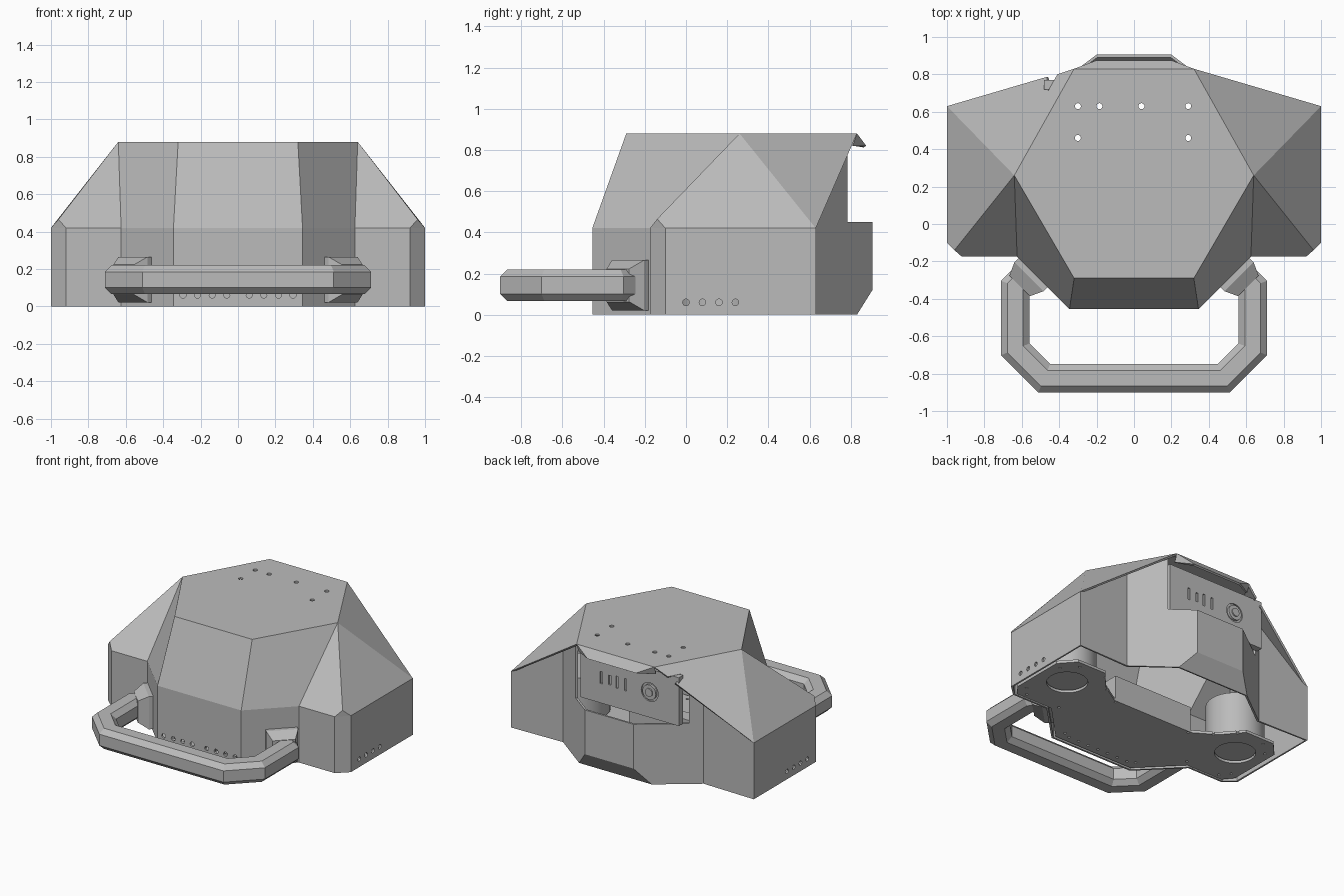
import bpy, bmesh, math
from mathutils import Vector, Matrix

if "Cube" in bpy.data.objects:
    bpy.data.objects.remove(bpy.data.objects["Cube"], do_unlink=True)

grey = bpy.data.materials.new("plain grey")
grey.use_nodes = True
grey.diffuse_color = (0.5, 0.5, 0.5, 1)
grey.node_tree.nodes["Principled BSDF"].inputs["Base Color"].default_value = grey.diffuse_color


def finish(name, bm):
    bmesh.ops.recalc_face_normals(bm, faces=bm.faces)
    mesh = bpy.data.meshes.new(name)
    bm.to_mesh(mesh)
    bm.free()
    mesh.materials.append(grey)
    ob = bpy.data.objects.new(name, mesh)
    bpy.context.collection.objects.link(ob)
    return ob


def add_box(bm, lo, hi):
    lo, hi = Vector(lo), Vector(hi)
    m = Matrix.Translation((lo + hi) / 2) @ Matrix.Diagonal((*(hi - lo), 1))
    bmesh.ops.create_cube(bm, size=1, matrix=m)


def add_cyl(bm, centre, r, depth, axis="Z", sides=16):
    rot = {"X": Matrix.Rotation(math.pi / 2, 4, "Y"),
           "Y": Matrix.Rotation(math.pi / 2, 4, "X"), "Z": Matrix()}[axis]
    bmesh.ops.create_cone(bm, cap_ends=True, segments=sides, radius1=r, radius2=r,
                          depth=depth, matrix=Matrix.Translation(centre) @ rot)


def cut(ob, name, bm):
    cutter = finish(name, bm)
    cutter.hide_render = cutter.hide_viewport = True
    mod = ob.modifiers.new("holes", "BOOLEAN")
    mod.object, mod.operation, mod.solver = cutter, "DIFFERENCE", "EXACT"


# Shell: named corners of the half at +x
low, mid, high = 0, 0.42, 0.88
corners = dict(
    front=(0.345, -0.455), neck=(0.625, -0.175), cheek=(0.92, -0.175),
    side=(1, -0.1), rear=(1, 0.63), wall=(0.58, 0.62))
P = {}
for key, (x, y) in corners.items():
    P[key + "_low"], P[key + "_mid"] = (x, y, low), (x, y, mid)
P.update(hip=(0.96, -0.14, 0.465), top_front=(0.32, -0.29, high),
         top_side=(0.64, 0.26, high), top_back=(0.32, 0.83, high),
         tail=(0.2, 0.905, 0.45), tail_bevel=(0.2, 0.905, 0.12), tail_low=(0.3, 0.83, low),
         lip=(0.2, 0.875, 0.82), lip_in=(0.32, 0.81, 0.82))


def roof(x, y):
    # Height of the sloping rear panel
    a, b, c = (Vector(P[k]) for k in ("rear_mid", "top_back", "top_side"))
    n = (b - a).cross(c - a)
    return a.z - (n.x * (x - a.x) + n.y * (y - a.y)) / n.z


bm = bmesh.new()
cache = {}


def vert(co):
    key = tuple(round(c, 4) for c in co)
    if key not in cache:
        cache[key] = bm.verts.new(key)
    return cache[key]


def face(points, s=1):
    bm.faces.new([vert((s * x, y, z)) for x, y, z in points])


half = ["front_low neck_low neck_mid front_mid", "neck_low cheek_low cheek_mid neck_mid",
        "cheek_low side_low side_mid cheek_mid", "side_low rear_low rear_mid side_mid",
        "front_mid neck_mid top_side top_front", "neck_mid cheek_mid hip top_side",
        "cheek_mid side_mid hip", "side_mid rear_mid top_side hip",
        "top_back lip lip_in"]
for s in (1, -1):
    for names in half:
        face([P[n] for n in names.split()], s)
    # Rear sloping panel, notched on one side
    notch = [(x, y, roof(x, y)) for x, y in ((0.465, 0.787), (0.46, 0.71), (0.41, 0.80))]
    face([P["rear_mid"], *(notch if s < 0 else []), P["top_back"], P["top_side"]], s)
    # Vertical rear walls with the window edge
    wx, wy = corners["wall"]
    wall_top = (wx, wy, roof(wx, wy) - 0.01)
    face([P["rear_low"], P["wall_low"], wall_top, P["rear_mid"]], s)
    ex = 0.36 if s > 0 else 0.5
    ey = wy + (wx - ex) * 0.75
    face([P["wall_low"], P["tail_low"], P["tail_bevel"], P["tail"], (ex, ey, 0.45),
          (ex, ey, roof(ex, ey) - 0.01), wall_top], s)


def across(a, b):
    mirror = lambda p: (-p[0], p[1], p[2])
    face([P[a], P[b], mirror(P[b]), mirror(P[a])])


for a, b in (("front_low", "front_mid"), ("front_mid", "top_front"), ("top_back", "lip"),
             ("tail", "tail_bevel"), ("tail_bevel", "tail_low")):
    across(a, b)
ring = [P["top_front"], P["top_side"], P["top_back"]]
face(ring + [(-x, y, z) for x, y, z in reversed(ring)])
shell = finish("shell", bm)
solid = shell.modifiers.new("thickness", "SOLIDIFY")
solid.thickness, solid.offset = 0.015, -1

# Screw holes in the shell
bm = bmesh.new()
for x, y in ((-0.3, 0.63), (-0.185, 0.63), (0.04, 0.63), (0.29, 0.63), (-0.3, 0.46), (0.29, 0.46)):
    add_cyl(bm, (x, y, high), 0.016, 0.1)
for s in (1, -1):
    for i in range(4):
        add_cyl(bm, (s, 0.08 * i, 0.06), 0.016, 0.1, "X")
        add_cyl(bm, (s * (0.06 + 0.078 * i), -0.455, 0.06), 0.016, 0.1, "Y")
cut(shell, "shell_hole_cutter", bm)

# Base plate with two lobes
edge = [(0.33, -0.43), (0.6, -0.155), (0.9, -0.155), (0.96, -0.08), (0.96, 0.33),
        (0.86, 0.44), (0.62, 0.44), (0.5, 0.3), (0.34, 0.2)]
bm = bmesh.new()
loop = edge + [(-x, y) for x, y in reversed(edge)]
base = bm.faces.new([bm.verts.new((x, y, 0.005)) for x, y in loop])
grown = bmesh.ops.extrude_face_region(bm, geom=[base])["geom"]
bmesh.ops.translate(bm, vec=(0, 0, 0.02), verts=[v for v in grown if isinstance(v, bmesh.types.BMVert)])
plate = finish("base_plate", bm)
bm = bmesh.new()
hub = Vector((0.74, 0.18, 0))
for s in (1, -1):
    add_cyl(bm, (s * hub.x, hub.y, 0.01), 0.14, 0.1, sides=32)
    for x, y in edge:
        add_cyl(bm, (s * (x * 0.94), y * 0.86 + 0.015, 0.01), 0.01, 0.1, sides=8)
for i in range(-3, 4):
    add_cyl(bm, (0.085 * i, -0.38, 0.01), 0.01, 0.1, sides=8)
cut(plate, "plate_hole_cutter", bm)

# Round drive housings and the centre block
for s, side in ((1, "left"), (-1, "right")):
    bm = bmesh.new()
    add_cyl(bm, (s * hub.x, hub.y, 0.2), 0.2, 0.32, sides=32)
    ob = finish(side + "_drive_housing", bm)
    for p in ob.data.polygons:
        p.use_smooth = abs(p.normal.z) < 0.5
bm = bmesh.new()
add_box(bm, (-0.33, 0.1, 0.025), (0.33, 0.2, 0.2))
finish("centre_block", bm)

# Rear control panel with slots and a round button
bm = bmesh.new()
add_box(bm, (-0.48, 0.72, 0.46), (0.33, 0.77, 0.82))
panel = finish("control_panel", bm)
bm = bmesh.new()
for x, h in ((0.16, 0.09), (0.09, 0.07), (0.03, 0.09), (-0.04, 0.09)):
    add_box(bm, (x - 0.009, 0.76, 0.65 - h / 2), (x + 0.009, 0.8, 0.65 + h / 2))
add_cyl(bm, (-0.24, 0.775, 0.65), 0.07, 0.03, "Y", 24)
cut(panel, "panel_slot_cutter", bm)
bm = bmesh.new()
add_cyl(bm, (-0.24, 0.765, 0.65), 0.055, 0.024, "Y", 24)
add_cyl(bm, (-0.24, 0.77, 0.65), 0.03, 0.03, "Y", 24)
finish("round_button", bm)

# Handle: octagonal bar swept along a mitred path
zc, r, c = 0.143, 0.077, 0.042
path = [Vector(p) for p in ((0.525, -0.225), (0.635, -0.335), (0.635, -0.67), (0.48, -0.825))]
path += [Vector((-p.x, p.y)) for p in reversed(path)]
section = [(r, c), (c, r), (-c, r), (-r, c), (-r, -c), (-c, -r), (c, -r), (r, -c)]
bm = bmesh.new()
rings = []
for i, p in enumerate(path):
    d1 = (p - path[max(i - 1, 0)]).normalized()
    d2 = (path[min(i + 1, len(path) - 1)] - p).normalized()
    d1, d2 = (d1 if i else d2), (d2 if i < len(path) - 1 else d1)
    t = (d1 + d2).normalized()
    side = Vector((t.y, -t.x)) / t.dot(d1)
    rings.append([bm.verts.new((*(p + side * a), zc + b)) for a, b in section])
for a, b in zip(rings, rings[1:]):
    for k in range(8):
        bm.faces.new((a[k], a[k - 1], b[k - 1], b[k]))
for end in (rings[0], rings[-1]):
    bm.faces.new(end)
finish("handle", bm)

# Flared handle mounts on the slanted front walls
for s, side in ((1, "left"), (-1, "right")):
    bm = bmesh.new()
    for t, w, h in ((-0.03, 0.11, 0.122), (0.03, 0.11, 0.122), (0.1, 0.078, 0.08)):
        for a in (-w, w):
            for b in (-h, h):
                k = math.sqrt(0.5)
                bm.verts.new((s * (0.54 + k * (t + a)), -0.26 + k * (a - t), zc + b))
    bmesh.ops.convex_hull(bm, input=bm.verts)
    bmesh.ops.dissolve_limit(bm, angle_limit=0.02, verts=bm.verts, edges=bm.edges)
    finish(side + "_handle_mount", bm)
